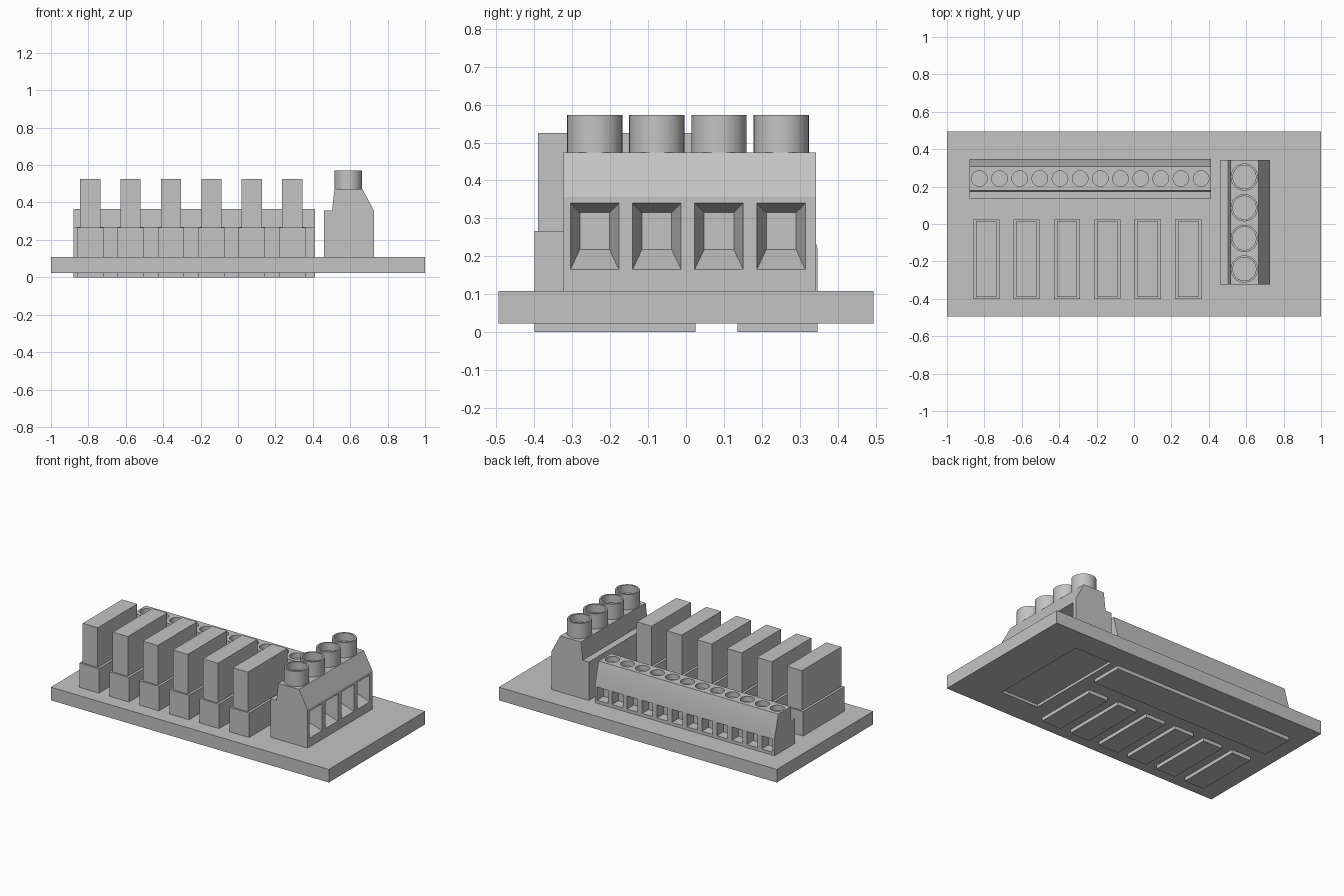
import bpy, bmesh, math
from mathutils import Matrix, Vector

cube = bpy.data.objects.get("Cube")
if cube:
    bpy.data.objects.remove(cube, do_unlink=True)

grey = bpy.data.materials.new("plain grey")
grey.use_nodes = True
grey.diffuse_color = (0.55, 0.55, 0.55, 1)
grey.node_tree.nodes["Principled BSDF"].inputs["Base Color"].default_value = (0.55, 0.55, 0.55, 1)


def finish(name, bm):
    bmesh.ops.recalc_face_normals(bm, faces=bm.faces)
    mesh = bpy.data.meshes.new(name)
    bm.to_mesh(mesh)
    bm.free()
    mesh.materials.append(grey)
    ob = bpy.data.objects.new(name, mesh)
    bpy.context.collection.objects.link(ob)
    return ob


def add_box(bm, x0, x1, y0, y1, z0, z1):
    m = Matrix.Translation(((x0 + x1) / 2, (y0 + y1) / 2, (z0 + z1) / 2))
    size = Matrix.Diagonal((x1 - x0, y1 - y0, z1 - z0, 1))
    bmesh.ops.create_cube(bm, size=1, matrix=m @ size)


def box(name, *bounds):
    bm = bmesh.new()
    add_box(bm, *bounds)
    return finish(name, bm)


def add_cylinder(bm, x, y, z0, z1, r, sides=32):
    bmesh.ops.create_cone(bm, cap_ends=True, segments=sides, radius1=r, radius2=r,
                          depth=z1 - z0, matrix=Matrix.Translation((x, y, (z0 + z1) / 2)))


def prism(name, profile, direction):
    # Extrude a closed outline along a vector
    bm = bmesh.new()
    face = bm.faces.new([bm.verts.new(p) for p in profile])
    new = bmesh.ops.extrude_face_region(bm, geom=[face])["geom"]
    bmesh.ops.translate(bm, vec=direction, verts=[v for v in new if isinstance(v, bmesh.types.BMVert)])
    return finish(name, bm)


def add_pocket(bm, outer, inner):
    # Tapered wire opening between two four-cornered loops
    a = [bm.verts.new(p) for p in outer]
    b = [bm.verts.new(p) for p in inner]
    bm.faces.new(a)
    bm.faces.new(b[::-1])
    for i in range(4):
        j = (i + 1) % 4
        bm.faces.new((a[i], b[i], b[j], a[j]))


def cut(ob, bm):
    cutter = finish("cutter", bm)
    cutter.hide_render = True
    mod = ob.modifiers.new("cut", "BOOLEAN")
    mod.operation = "DIFFERENCE"
    mod.solver = "EXACT"
    mod.object = cutter
    bpy.context.view_layer.objects.active = ob
    bpy.ops.object.modifier_apply(modifier=mod.name)
    bpy.data.objects.remove(cutter, do_unlink=True)


def smooth(ob):
    bpy.ops.object.select_all(action="DESELECT")
    ob.select_set(True)
    bpy.context.view_layer.objects.active = ob
    bpy.ops.object.shade_smooth_by_angle(angle=math.radians(30))


# Circuit board, with a shallow recess under the large terminal
board = box("circuit_board", -1, 1, -0.495, 0.495, 0.023, 0.108)
bm = bmesh.new()
add_box(bm, 0.46, 0.727, -0.323, 0.343, 0, 0.045)
cut(board, bm)

# Six slim relays in sockets
for i in range(6):
    x = -0.79 + 0.216 * i
    box(f"relay_socket_{i + 1}", x - 0.07, x + 0.07, -0.4, 0.025, 0, 0.267)
    box(f"relay_{i + 1}", x - 0.054, x + 0.054, -0.39, 0.015, 0.26, 0.525)

# Long twelve-way terminal block along the back
outline = [(0.136, 0), (0.136, 0.27), (0.175, 0.27), (0.18, 0.364),
           (0.308, 0.364), (0.347, 0.22), (0.347, 0)]
block = prism("long_terminal", [(-0.88, y, z) for y, z in outline], (1.293, 0, 0))
bm = bmesh.new()
for i in range(12):
    x = -0.827 + 0.1078 * i
    add_cylinder(bm, x, 0.243, 0.33, 0.4, 0.042, 24)
    add_box(bm, x - 0.039, x + 0.039, 0.28, 0.4, 0.128, 0.213)
cut(block, bm)
smooth(block)

# Large four-way terminal block at the side
outline = [(0.459, 0.04), (0.459, 0.358), (0.503, 0.358), (0.516, 0.473),
           (0.665, 0.473), (0.727, 0.356), (0.727, 0.04)]
block = prism("large_terminal", [(x, -0.323, z) for x, z in outline], (0, 0.666, 0))
centres = [-0.241 + 0.164 * i for i in range(4)]
bm = bmesh.new()
for y in centres:
    loops = []
    for x, half, low, high in ((0.727, 0.064, 0.165, 0.34), (0.627, 0.039, 0.218, 0.315)):
        loops.append([Vector((x, y + s * half, z)) for s, z in
                      ((-1, low), (1, low), (1, high), (-1, high))])
    outer, inner = loops
    # Continue the taper slightly past the face for a clean cut
    outer = [o + (o - n) * 0.02 for o, n in zip(outer, inner)]
    add_pocket(bm, outer, inner)
cut(block, bm)

# Hollow screw collars on the large terminal
for i, y in enumerate(centres):
    bm = bmesh.new()
    add_cylinder(bm, 0.59, y, 0.465, 0.572, 0.073)
    collar = finish(f"screw_collar_{i + 1}", bm)
    bm = bmesh.new()
    add_cylinder(bm, 0.59, y, 0.52, 0.6, 0.062)
    cut(collar, bm)
    smooth(collar)
